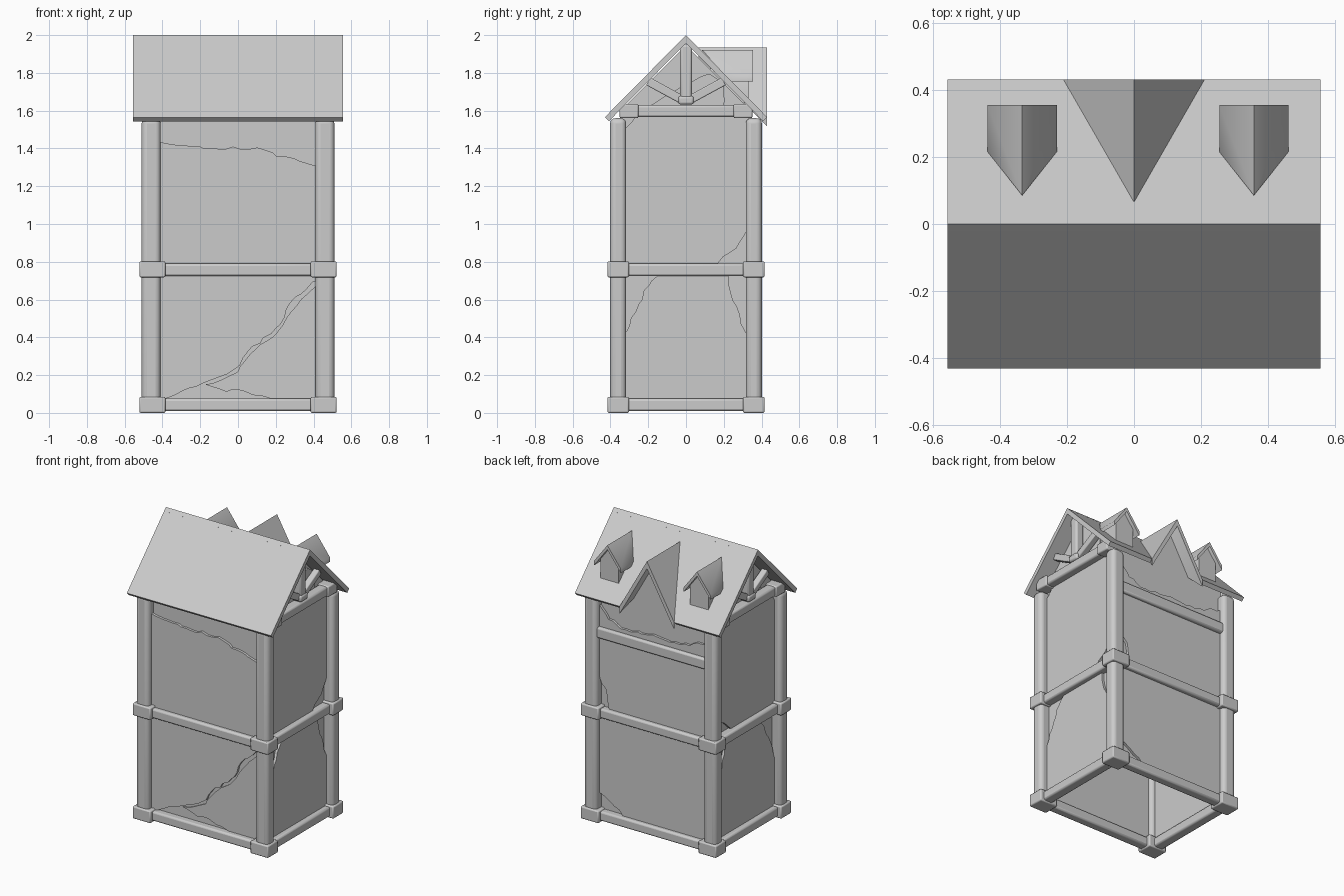
import bpy, bmesh, math, random
from mathutils import Vector

random.seed(4)
if "Cube" in bpy.data.objects:
    bpy.data.objects.remove(bpy.data.objects["Cube"])

grey = bpy.data.materials.new("plain_grey")
grey.use_nodes = True
COLOUR = (0.6, 0.6, 0.6, 1)
grey.diffuse_color = COLOUR
grey.node_tree.nodes["Principled BSDF"].inputs["Base Color"].default_value = COLOUR


def finish(name, bm, bevel=0, segments=2):
    bmesh.ops.recalc_face_normals(bm, faces=bm.faces)
    mesh = bpy.data.meshes.new(name)
    bm.to_mesh(mesh)
    bm.free()
    mesh.materials.append(grey)
    obj = bpy.data.objects.new(name, mesh)
    bpy.context.collection.objects.link(obj)
    if bevel:
        mod = obj.modifiers.new("rounded_edges", "BEVEL")
        mod.width, mod.segments = bevel, segments
    bpy.ops.object.select_all(action="DESELECT")
    obj.select_set(True)
    bpy.context.view_layer.objects.active = obj
    bpy.ops.object.shade_smooth_by_angle(angle=math.radians(40))
    return obj


def box(name, centre, size, bevel=0.012, segments=2):
    bm = bmesh.new()
    bmesh.ops.create_cube(bm, size=1)
    for v in bm.verts:
        v.co = Vector(a * b + c for a, b, c in zip(v.co, size, centre))
    return finish(name, bm, bevel, segments)


def slab(name, points, offset):
    """Flat outline thickened along an offset vector."""
    bm = bmesh.new()
    face = bm.faces.new([bm.verts.new(p) for p in points])
    for v in bmesh.ops.extrude_face_region(bm, geom=[face])["geom"]:
        if isinstance(v, bmesh.types.BMVert):
            v.co += Vector(offset)
    return finish(name, bm)


def strut(name, a, b, width):
    """Square timber between two points."""
    a, b = Vector(a), Vector(b)
    obj = box(name, (0, 0, 0), (width, width, (b - a).length), 0.006)
    obj.location = (a + b) / 2
    obj.rotation_euler = (b - a).to_track_quat("Z", "Y").to_euler()


# Walls: hollow shell, open below, with pointed ends
bm = bmesh.new()
profile = [(-.345, .03), (-.345, 1.6), (0, 1.945), (.345, 1.6), (.345, .03)]
ends = [[bm.verts.new((x, y, z)) for y, z in profile] for x in (-.44, .44)]
bm.faces.new(ends[0])
bm.faces.new(ends[1])
for i in (0, 3):
    bm.faces.new((ends[0][i], ends[0][i + 1], ends[1][i + 1], ends[1][i]))
finish("walls", bm)

# Corner posts and joint blocks
for sx, x in (("right", -.46), ("left", .46)):
    for sy, y in (("front", -.359), ("back", .359)):
        box(f"{sy}_{sx}_post", (x, y, .79), (.1, .085, 1.54), .028, 4)
        for level, z in (("foot", .0425), ("middle", .76)):
            box(f"{sy}_{sx}_{level}_block", (x * .985, y, z), (.138, .114, .085), .008)

# Horizontal timbers
for level, z in (("lower", .0425), ("middle", .757)):
    for side, y in (("front", -.36), ("back", .36)):
        box(f"{level}_{side}_beam", (0, y, z), (.86, .065, .066))
    for side, x in (("right", -.46), ("left", .46)):
        box(f"{level}_{side}_beam", (x, 0, z), (.07, .66, .066))
box("upper_back_beam", (0, .36, 1.31), (.86, .055, .075))

# End trusses under the roof
for side, s in (("right", -1), ("left", 1)):
    x = s * .475
    box(f"{side}_tie_beam", (x, 0, 1.598), (.07, .66, .064))
    box(f"{side}_king_post", (x, 0, 1.795), (.06, .062, .31))
    box(f"{side}_king_foot", (x, 0, 1.655), (.075, .082, .045))
    for t in (-1, 1):
        box(f"{side}_tie_block", (x, t * .302, 1.598), (.09, .1, .075), .008)
        strut(f"{side}_truss_brace", (x, t * .025, 1.66), (x, t * .2, 1.755), .045)

# Main roof; the rear slope is notched for the cross gable
R, Y, LOW = .555, .43, 1.565
THICK = .03
n = Vector((0, 1, 1)).normalized() * THICK
slab("front_roof", [(-R, 0, 2), (R, 0, 2), (R, -Y, LOW), (-R, -Y, LOW)], (0, n.y, -n.z))
slab("back_roof", [(-R, 0, 2), (-R, Y, LOW), (-.21, Y, LOW), (0, .065, 1.934),
                   (.21, Y, LOW), (R, Y, LOW), (R, 0, 2)], (0, -n.y, -n.z))

# Cross gable and its wall
for side, s in (("right", -1), ("left", 1)):
    slab(f"{side}_gable_roof", [(0, .065, 1.934), (0, Y, 1.934), (s * .21, Y, LOW)],
         (0, 0, -.05))
slab("gable_wall", [(-.2, .345, 1.56), (.2, .345, 1.56), (0, .345, 1.91)], (0, -.02, 0))

# Dormers
for side, cx in (("right", -.333), ("left", .357)):
    slab(f"{side}_dormer_body", [(cx - .07, .33, 1.64), (cx + .07, .33, 1.64),
         (cx + .07, .33, 1.815), (cx, .33, 1.9), (cx - .07, .33, 1.815)], (0, -.2, 0))
    for s in (-1, 1):
        e = cx + s * .103
        slab(f"{side}_dormer_roof", [(cx, .085, 1.922), (cx, .355, 1.922),
             (e, .355, 1.785), (e, .215, 1.785)], (0, 0, -.03))

# Broken plaster sheets
PLACE = {
    "front": lambda u, z, d: Vector((u, -.345 - d, z)),
    "back": lambda u, z, d: Vector((u, .345 + d, z)),
    "left": lambda u, z, d: Vector((.44 + d, u, z)),
    "right": lambda u, z, d: Vector((-.44 - d, u, z)),
}


def plaster(name, wall, corners, depth=.018):
    outline = []
    for (u, z), (u2, z2) in zip(corners, corners[1:] + corners[:1]):
        steps = max(1, round(math.hypot(u2 - u, z2 - z) / .04))
        for i in range(steps):
            f = i / steps
            outline.append((u + (u2 - u) * f + random.uniform(-.008, .008),
                            z + (z2 - z) * f + random.uniform(-.008, .008)))
    place = PLACE[wall]
    slab(name, [place(u, z, .001) for u, z in outline],
         place(0, 0, depth) - place(0, 0, .001))


W, S = .42, .325
plaster("front_upper_plaster", "front", [(-W, .76), (W, .76), (W, 1.31), (.25, 1.35),
        (.1, 1.4), (-.15, 1.405), (-.25, 1.42), (-W, 1.43)])
plaster("front_lower_plaster", "front", [(-W, .76), (-W, .06), (-.36, .09), (-.18, .16), (-.02, .22),
        (.05, .33), (.2, .44), (.28, .58), (W, .71), (W, .76)])
plaster("front_corner_plaster", "front", [(W, .68), (.3, .57), (.21, .42), (.06, .31), (-.01, .21),
        (-.17, .15), (-.1, .12), (.05, .11), (.2, .06), (W, .06)], .01)
plaster("back_upper_plaster", "back", [(-W, .76), (.33, .76), (.36, .92), (W, 1), (W, 1.5),
        (.34, 1.42), (.25, 1.37), (0, 1.39), (-.2, 1.38), (-W, 1.45)])
plaster("back_lower_plaster", "back", [(-W, .06), (.2, .06), (.3, .13), (W, .2), (W, .76),
        (-W, .76)])
for wall in ("left", "right"):
    plaster(f"{wall}_upper_plaster", wall, [(-S, .76), (.14, .76), (.2, .83), (.27, .87), (S, .98),
            (S, 1.585), (-.25, 1.585), (-S, 1.5)])
    plaster(f"{wall}_lower_plaster", wall, [(-S, .06), (S, .06), (S, .4), (.25, .6), (.21, .76),
            (-.13, .76), (-.22, .64), (-.29, .5), (-S, .38)])
    plaster(f"{wall}_peak_plaster", wall, [(-.2, 1.62), (.2, 1.62), (.2, 1.73), (.13, 1.8),
            (0, 1.74), (-.1, 1.68)], .01)
